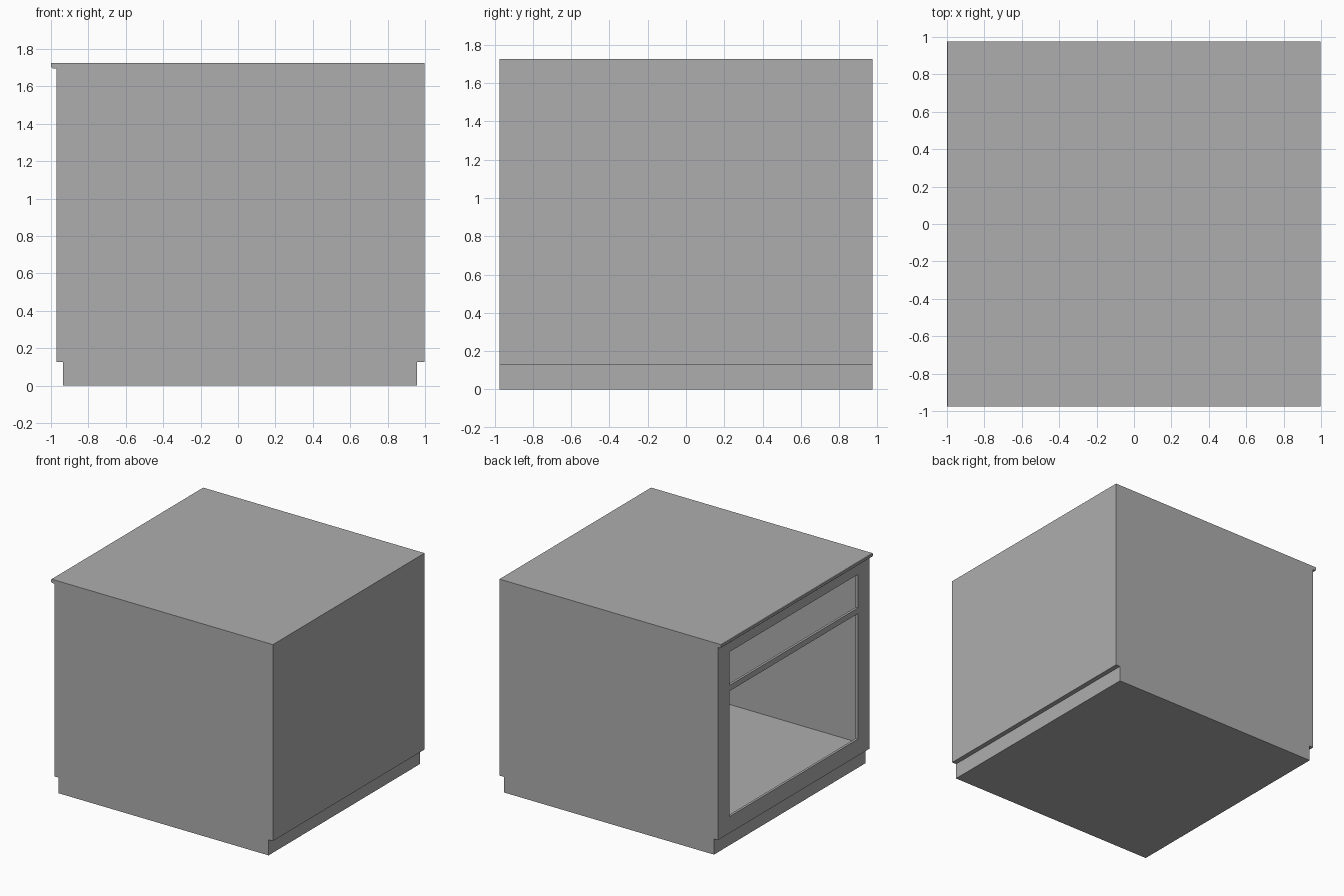
import bpy
import bmesh

# Remove the default cube
if "Cube" in bpy.data.objects:
    bpy.data.objects.remove(bpy.data.objects["Cube"], do_unlink=True)

# Single grey finish
GREY = (0.423, 0.423, 0.423, 1.0)
grey = bpy.data.materials.new("plain grey")
grey.use_nodes = True
grey.diffuse_color = GREY
grey.node_tree.nodes["Principled BSDF"].inputs["Base Color"].default_value = GREY

# Main dimensions
LEFT, RIGHT = -0.97, 0.997
HALF = 0.975
BASE, TOP = 0.127, 1.726
WALL, FRAME = 0.03, 0.02


def finish(name, bm):
    bmesh.ops.recalc_face_normals(bm, faces=bm.faces)
    mesh = bpy.data.meshes.new(name)
    bm.to_mesh(mesh)
    bm.free()
    mesh.materials.append(grey)
    obj = bpy.data.objects.new(name, mesh)
    bpy.context.collection.objects.link(obj)
    return obj


def box(name, x, y, z):
    bm = bmesh.new()
    bmesh.ops.create_cube(bm, size=1)
    for v in bm.verts:
        for axis, (low, high) in enumerate((x, y, z)):
            v.co[axis] = low if v.co[axis] < 0 else high
    return finish(name, bm)


def extrude_y(name, profile):
    bm = bmesh.new()
    face = bm.faces.new([bm.verts.new((x, -HALF, z)) for x, z in profile])
    side = bmesh.ops.extrude_face_region(bm, geom=[face])
    moved = [g for g in side["geom"] if isinstance(g, bmesh.types.BMVert)]
    bmesh.ops.translate(bm, verts=moved, vec=(0, 2 * HALF, 0))
    # The extrusion keeps the starting face, which closes the near end
    return finish(name, bm)


# Recessed plinth
box("plinth", (-0.935, 0.958), (-HALF, HALF), (0, BASE))

# Carcass: floor, two sides and closed end panel
INNER = (LEFT + FRAME, RIGHT - WALL)
SIDE = HALF - WALL
box("floor", INNER, (-SIDE, SIDE), (BASE, BASE + WALL + 0.01))
box("front_side", INNER, (-HALF, -SIDE), (BASE, TOP - WALL))
box("back_side", INNER, (SIDE, HALF), (BASE, TOP - WALL))
box("end_panel", (RIGHT - WALL, RIGHT), (-HALF, HALF), (BASE, TOP - WALL))

# Face frame with a drawer opening above a larger door opening
frame = box("face_frame", (LEFT, LEFT + FRAME), (-HALF, HALF), (BASE, TOP - WALL))
for label, z in (("door", (0.262, 1.283)), ("drawer", (1.33, 1.602))):
    cutter = box(label + "_cutter", (LEFT - 0.1, LEFT + 0.1), (-0.825, 0.825), z)
    cutter.hide_render = True
    cutter.hide_set(True)
    cut = frame.modifiers.new(label + "_opening", "BOOLEAN")
    cut.operation = "DIFFERENCE"
    cut.solver = "EXACT"
    cut.object = cutter

# Top slab with a small eased nose overhanging the face frame
UNDER, EASE = TOP - WALL, 0.008
extrude_y("top_slab", [
    (RIGHT, UNDER), (RIGHT, TOP), (-1 + EASE / 2, TOP), (-1, TOP - EASE / 2),
    (-1, UNDER + EASE), (-1 + EASE, UNDER),
])
